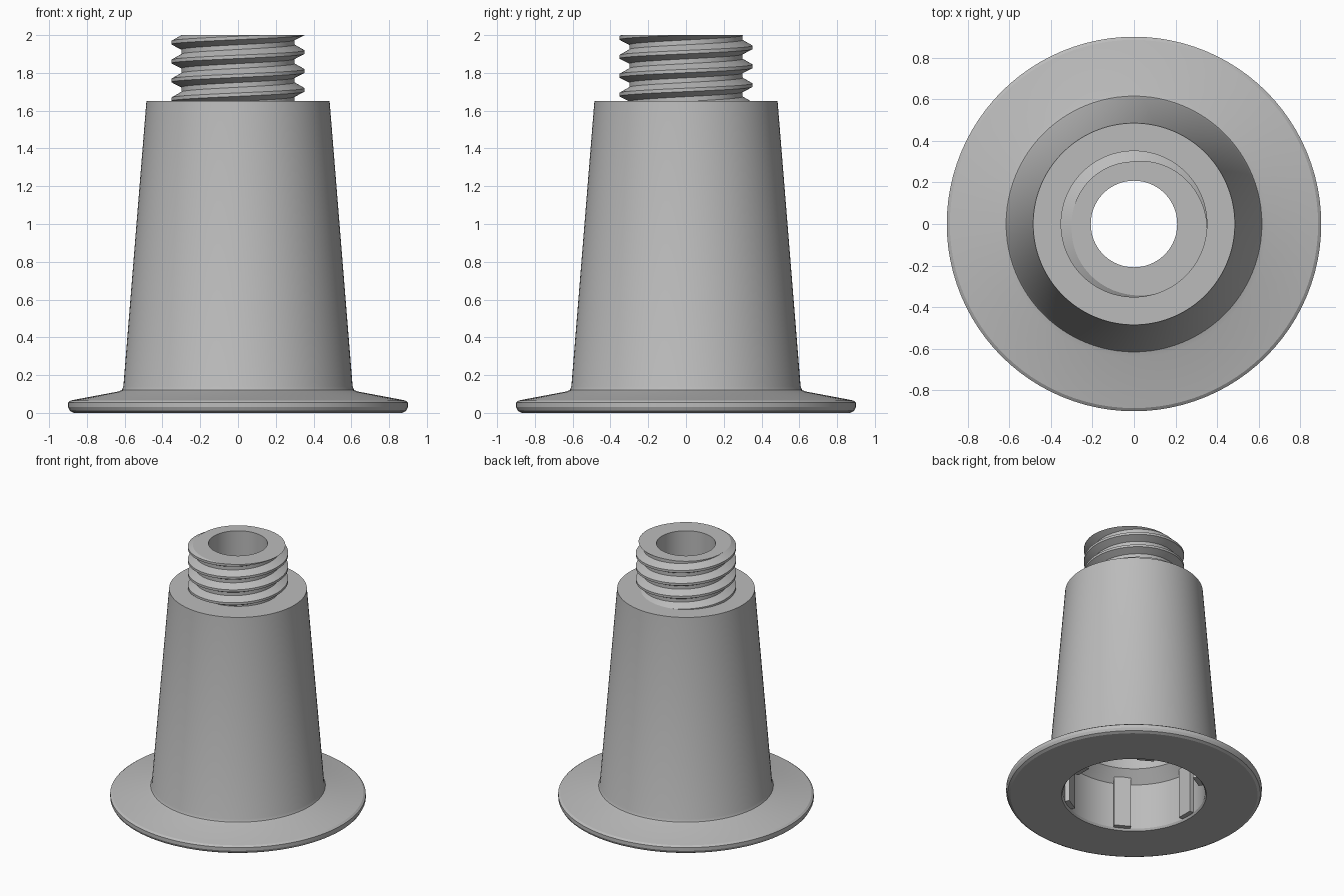
import bpy, bmesh
from math import cos, sin, pi, tau, radians
from mathutils import Matrix

cube = bpy.data.objects.get("Cube")
if cube:
    bpy.data.objects.remove(cube, do_unlink=True)

grey = bpy.data.materials.new("plain_grey")
grey.use_nodes = True
colour = (0.5, 0.5, 0.5, 1)
grey.diffuse_color = colour
grey.node_tree.nodes["Principled BSDF"].inputs["Base Color"].default_value = colour

SEGS = 96


def finish(name, bm, smooth=25, recalc=True):
    bmesh.ops.remove_doubles(bm, verts=bm.verts, dist=1e-5)
    bmesh.ops.dissolve_degenerate(bm, edges=bm.edges, dist=1e-5)
    if recalc:
        bmesh.ops.recalc_face_normals(bm, faces=bm.faces)
    mesh = bpy.data.meshes.new(name)
    bm.to_mesh(mesh)
    bm.free()
    mesh.materials.append(grey)
    obj = bpy.data.objects.new(name, mesh)
    bpy.context.collection.objects.link(obj)
    bpy.ops.object.select_all(action='DESELECT')
    obj.select_set(True)
    bpy.context.view_layer.objects.active = obj
    bpy.ops.object.shade_smooth_by_angle(angle=radians(smooth))
    return obj


def strip(bm, columns):
    """Skin neighbouring columns of points with quads."""
    rows = [[bm.verts.new(p) for p in col] for col in columns]
    for a, b in zip(rows, rows[1:]):
        for j in range(len(a) - 1):
            bm.faces.new((a[j], b[j], b[j + 1], a[j + 1]))


def polar(r, angle, z):
    return (r * cos(angle), r * sin(angle), z)


BOTTOM, TOP = 1.65, 2.0
ROOT, CREST, PITCH = 0.3, 0.353, 0.1
BORE = 0.208

# Hollow tapered body with flange, turned from one profile
profile = [
    (0.51, 0), (0.87, 0), (0.89, 0.01), (0.9, 0.03), (0.9, 0.055), (0.885, 0.066),
    (0.64, 0.112), (0.615, 0.12), (0.607, 0.14), (0.485, BOTTOM), (ROOT - 0.01, BOTTOM),
    (ROOT - 0.01, TOP - 0.02), (BORE, TOP - 0.02), (BORE, 1.6), (0.34, 1.5),
    (0.42, 0.455), (0.5, 0.37), (0.5, 0.015), (0.51, 0),
]
bm = bmesh.new()
strip(bm, [[polar(r, tau * i / SEGS, z) for r, z in profile] for i in range(SEGS + 1)])
finish("flanged_body", bm)

# Screw thread: flat root, rising flank, flat crest, falling flank
shape = [(0, ROOT), (0.25, ROOT), (0.52, CREST), (0.7, CREST), (1, ROOT)]
CREST_MID = 0.61
START = 1.71 - CREST_MID * PITCH


def thread_radius(angle, z):
    t = ((z - START) / PITCH - angle / tau) % 1
    for (t0, r0), (t1, r1) in zip(shape, shape[1:]):
        if t <= t1:
            return r0 + (r1 - r0) * (t - t0) / (t1 - t0)


bm = bmesh.new()
columns = []
for i in range(-2 * SEGS, 5 * SEGS + 1):
    angle = tau * i / SEGS
    col = []
    for t, r in shape:
        z = START + PITCH * (angle / tau + t)
        if not BOTTOM < z < TOP:
            z = min(max(z, BOTTOM), TOP)
            r = thread_radius(angle, z)
        col.append(polar(r, angle, z))
    columns.append(col)
strip(bm, columns)
# Flat rim around the mouth, and the bore edge beneath it
strip(bm, [[polar(thread_radius(a, TOP), a, TOP), polar(BORE, a, TOP), polar(BORE, a, TOP - 0.02)]
           for a in (tau * i / SEGS for i in range(SEGS + 1))])
finish("screw_thread", bm)

# Six grip ribs inside the open base
bm = bmesh.new()
for k in range(6):
    m = (Matrix.Rotation(k * pi / 3, 4, 'Z') @ Matrix.Translation((0.483, 0, 0.22))
         @ Matrix.Diagonal((0.04, 0.12, 0.41, 1)))
    bmesh.ops.create_cube(bm, size=1, matrix=m)
finish("grip_ribs", bm)
